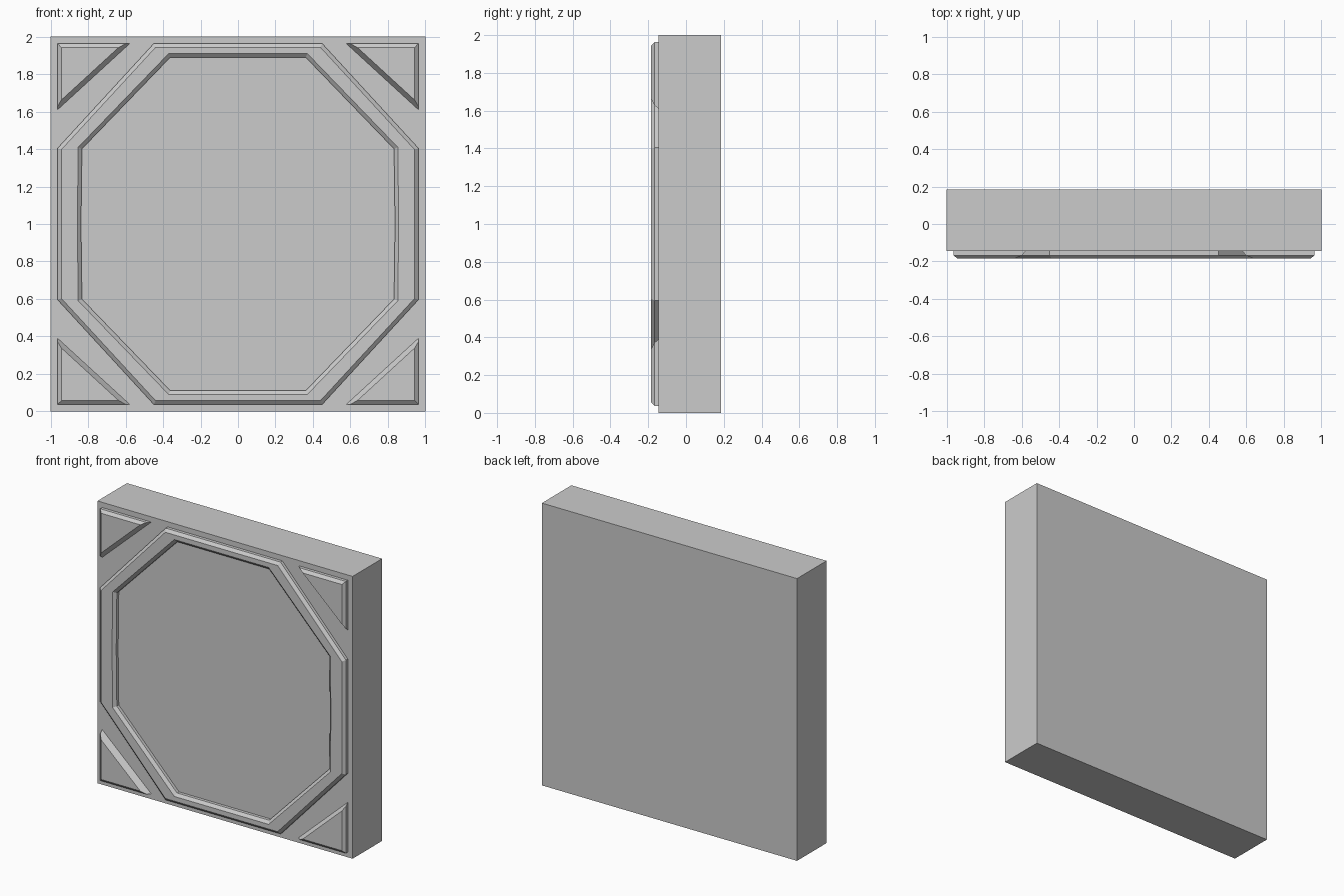
import bpy, bmesh

if "Cube" in bpy.data.objects:
    bpy.data.objects.remove(bpy.data.objects["Cube"])

BACK, FACE, EDGE, TOP = 0.185, -0.145, -0.167, -0.185   # depth levels along y


def finish(bm, name):
    bmesh.ops.recalc_face_normals(bm, faces=bm.faces)
    mesh = bpy.data.meshes.new(name)
    bm.to_mesh(mesh)
    bm.free()
    bpy.context.collection.objects.link(bpy.data.objects.new(name, mesh))


def bridge(bm, a, b):
    n = len(a)
    for i in range(n):
        bm.faces.new((a[i], a[(i + 1) % n], b[(i + 1) % n], b[i]))


# Wall slab
bm = bmesh.new()
bmesh.ops.create_cube(bm, size=1)
for v in bm.verts:
    v.co = (v.co.x * 2, (BACK + FACE) / 2 + v.co.y * (BACK - FACE), v.co.z * 2 + 1)
finish(bm, "slab")


# Octagonal frame: chamfered section swept through nested octagon loops
def octagon(bm, y, flat_x, half_h, half_w, flat_z, bulge=0.0):
    quarter = [(half_w + bulge, 0), (half_w, flat_z), (flat_x, half_h)]
    pts = quarter + [(-x, z) for x, z in reversed(quarter)]
    pts += [(x, -z) for x, z in reversed(pts[1:-1])]
    return [bm.verts.new((x, y, z + 1)) for x, z in pts]


bm = bmesh.new()
loops = [octagon(bm, *p) for p in (
    (FACE, 0.45, 0.963, 0.963, 0.405),
    (EDGE, 0.45, 0.963, 0.963, 0.405),
    (TOP, 0.44, 0.943, 0.943, 0.397),
    (TOP, 0.37, 0.91, 0.853, 0.41, 0.005),
    (EDGE, 0.361, 0.89, 0.833, 0.401, 0.005),
    (FACE, 0.361, 0.89, 0.833, 0.401, 0.005))]
for a, b in zip(loops, loops[1:]):
    bridge(bm, a, b)
finish(bm, "octagon_frame")


# Raised triangular corner panels, mirrored into all four corners
def triangle(bm, y, sx, sz, inset, slope):
    c, lx, lz = 0.963, 0.385, 0.353
    hyp = (lx ** 2 + lz ** 2) ** 0.5
    # fraction of the triangle left after moving each edge inward
    k = 1 - slope * hyp / (lx * lz) - inset / lx - inset / lz
    c -= inset
    pts = [(c, c), (c - lx * k, c), (c, c - lz * k)]
    return [bm.verts.new((sx * x, y, sz * z + 1)) for x, z in pts]


for side, sx in (("left", -1), ("right", 1)):
    for level, sz in (("lower", -1), ("upper", 1)):
        bm = bmesh.new()
        base = triangle(bm, FACE, sx, sz, 0, 0)
        mid = triangle(bm, EDGE, sx, sz, 0, 0.014)
        top = triangle(bm, TOP, sx, sz, 0.02, 0.025)
        bridge(bm, base, mid)
        bridge(bm, mid, top)
        bm.faces.new(top)
        bm.faces.new(base[::-1])
        finish(bm, f"corner_panel_{level}_{side}")
